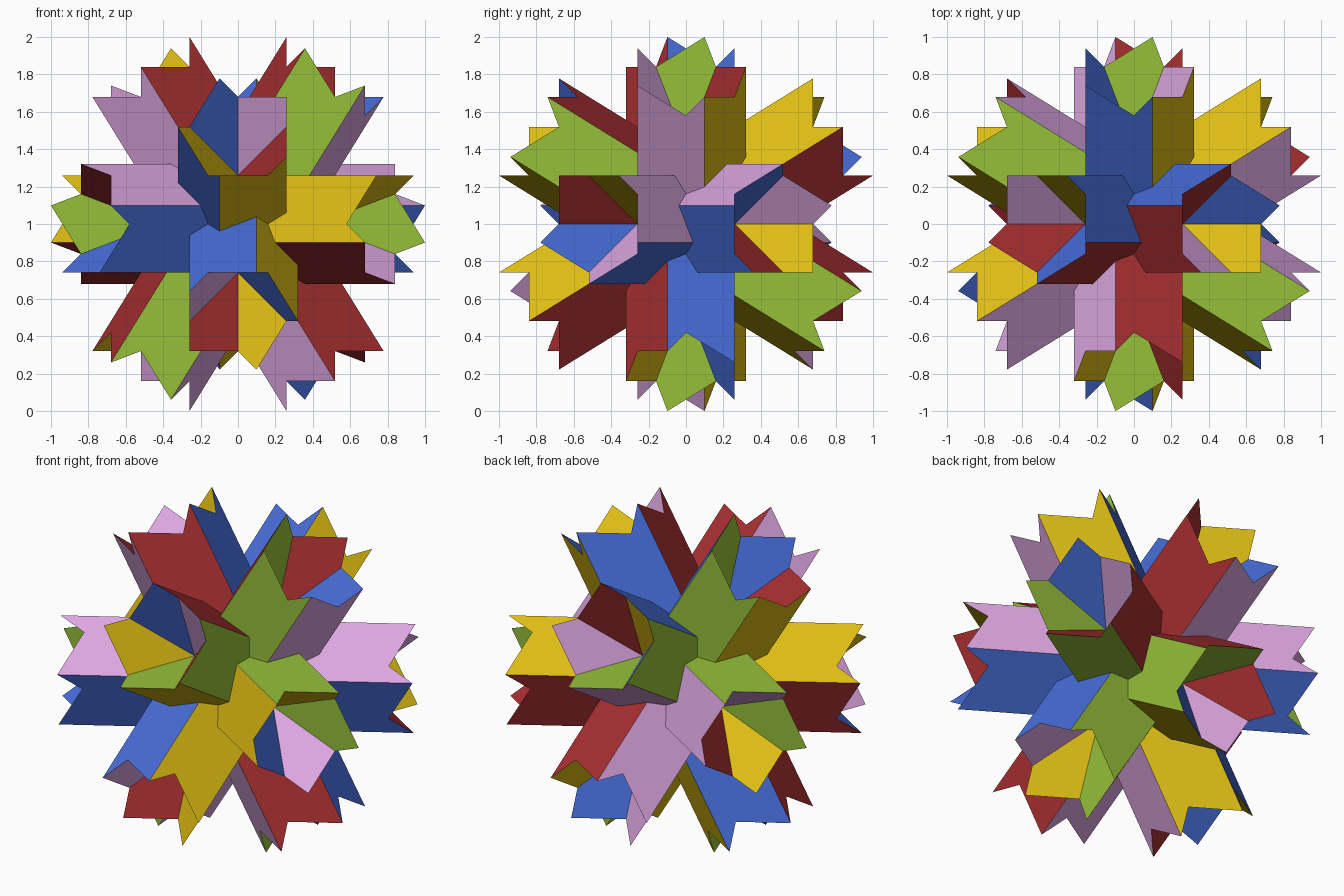
import bpy, bmesh, math
from mathutils import Matrix, Vector

if "Cube" in bpy.data.objects:
    bpy.data.objects.remove(bpy.data.objects["Cube"])

PHI = (1 + math.sqrt(5)) / 2
SCALE = 1 / (PHI + math.sqrt(5))      # tips reach one unit along each axis


def lin(c):
    c /= 255
    return c / 12.92 if c <= 0.04045 else ((c + 0.055) / 1.055) ** 2.4


# One colour for each set of three perpendicular face directions
PALETTE = [
    ("green", (150, 192, 57), (1, 0, 0)),
    ("blue", (70, 108, 215), (PHI, 1 / PHI, 1)),
    ("red", (165, 46, 48), (PHI, 1 / PHI, -1)),
    ("yellow", (222, 188, 20), (PHI, -1 / PHI, 1)),
    ("pink", (220, 166, 224), (PHI, -1 / PHI, -1)),
]
materials = []
for name, rgb, _ in PALETTE:
    mat = bpy.data.materials.new(name)
    mat.diffuse_color = (*[lin(c) for c in rgb], 1)
    mat.use_nodes = True
    mat.node_tree.nodes["Principled BSDF"].inputs["Base Color"].default_value = mat.diffuse_color
    materials.append(mat)
DIRECTIONS = [Vector(d).normalized() for _, _, d in PALETTE]


def colour_index(normal):
    for i, d in enumerate(DIRECTIONS):
        a = abs(normal.dot(d))
        if a < 0.02 or a > 0.98:
            return i
    return 0


def ring(radius, start, z):
    return [Vector((radius * math.cos(math.radians(start + 72 * k)),
                    radius * math.sin(math.radians(start + 72 * k)), z)) for k in range(5)]


# Pentagonal bar along z: corner tips, off-centre notches and a sunken pit at each end
R = math.sqrt(1 + PHI * PHI)
TIP_R, NOTCH_R = 1 / math.cos(math.pi / 5), 1 / math.cos(math.pi / 10)
TIP_Z, NOTCH_Z, PIT_Z = 2 * R, (1 + 2 * PHI * PHI) / R + 0.0, R


def make_bar(name, rotation):
    bm = bmesh.new()
    add = lambda points: [bm.verts.new(rotation @ p * SCALE) for p in points]
    top_tip = add(ring(TIP_R, 18, TIP_Z))
    top_notch = add(ring(NOTCH_R, 0, NOTCH_Z))
    low_tip = add(ring(TIP_R, 18, -TIP_Z))
    low_notch = add(ring(NOTCH_R, 36, -NOTCH_Z))
    top_pit, low_pit = add([Vector((0, 0, PIT_Z)), Vector((0, 0, -PIT_Z))])
    for k in range(5):
        n = (k + 1) % 5
        # pit walls
        bm.faces.new([top_pit, top_notch[k], top_tip[k], top_notch[n]])
        bm.faces.new([low_pit, low_notch[n], low_tip[n], low_notch[k]])
        # long side
        bm.faces.new([low_tip[k], low_notch[k], low_tip[n],
                      top_tip[n], top_notch[n], top_tip[k]])
    bm.normal_update()
    for f in bm.faces:
        f.material_index = colour_index(f.normal)
    mesh = bpy.data.meshes.new(name)
    bm.to_mesh(mesh)
    bm.free()
    for m in materials:
        mesh.materials.append(m)
    obj = bpy.data.objects.new(name, mesh)
    obj.location.z = 1
    bpy.context.collection.objects.link(obj)


# Six bars, one along each five-fold axis
u, v, w = (Vector((PHI, 0, -1)) / R, Vector((0, 1, 0)), Vector((1, 0, PHI)) / R)
base = Matrix((u, v, w)).transposed()
half_turn = Matrix(((-1, 0, 0), (0, -1, 0), (0, 0, 1)))
cycle = Matrix(((0, 0, 1), (1, 0, 0), (0, 1, 0)))
turn = Matrix.Identity(3)
for i in range(3):
    make_bar(f"bar_{2 * i + 1}", turn @ base)
    make_bar(f"bar_{2 * i + 2}", turn @ half_turn @ base)
    turn = cycle @ turn
